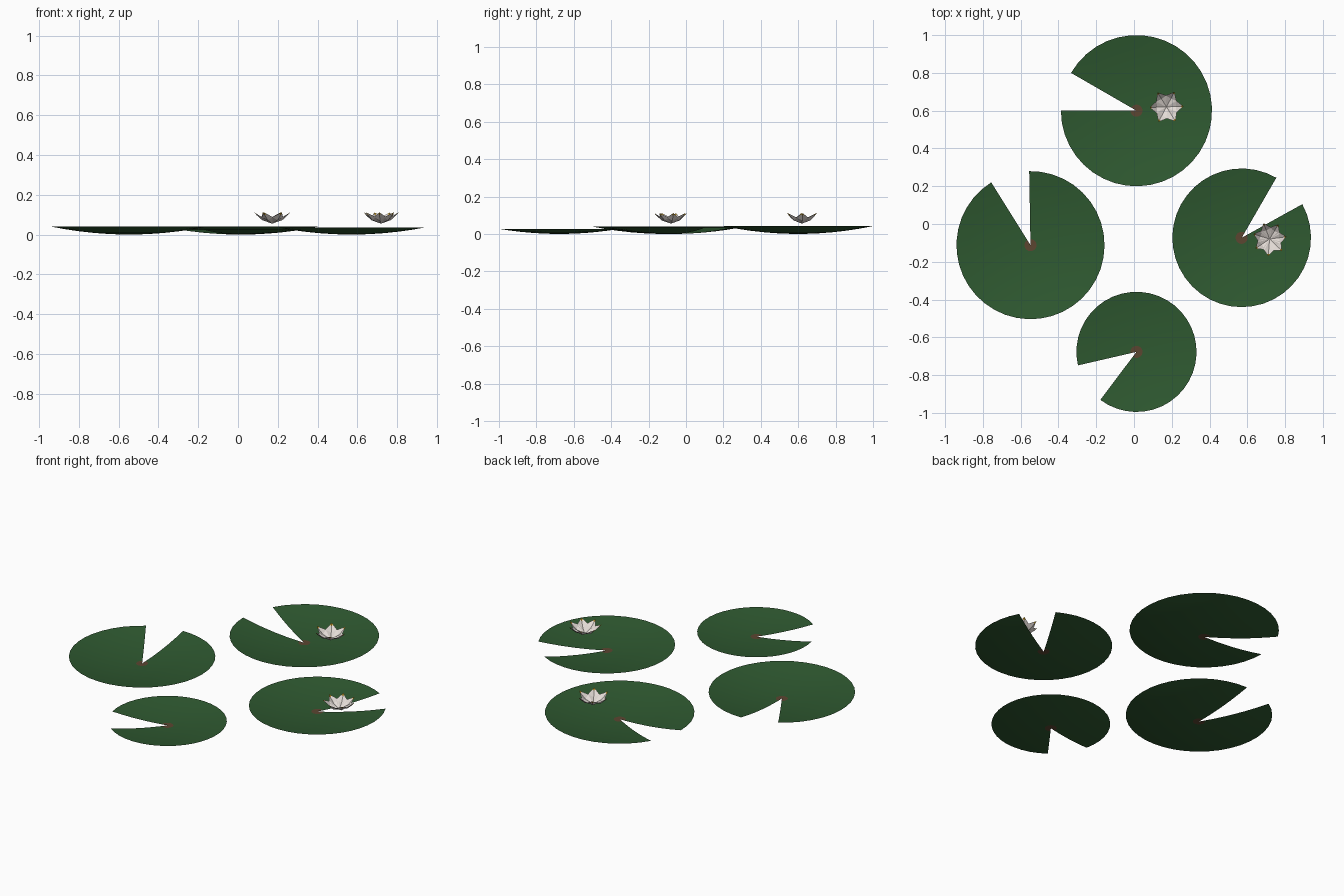
import bpy, bmesh, math

if "Cube" in bpy.data.objects:
    bpy.data.objects.remove(bpy.data.objects["Cube"])

def material(name, rgb):
    m = bpy.data.materials.new(name)
    m.diffuse_color = (*rgb, 1)
    m.use_nodes = True
    m.node_tree.nodes["Principled BSDF"].inputs["Base Color"].default_value = m.diffuse_color
    return m

GREEN = material("leaf green", (0.028, 0.100, 0.030))
BROWN = material("leaf heart brown", (0.105, 0.060, 0.030))
WHITE = material("petal white", (0.78, 0.72, 0.68))
GOLD = material("petal tip gold", (0.70, 0.42, 0.04))

def finish(bm, name, mats, loc, smooth):
    me = bpy.data.meshes.new(name)
    for f in bm.faces:
        f.smooth = smooth
    bm.to_mesh(me)
    bm.free()
    for m in mats:
        me.materials.append(m)
    ob = bpy.data.objects.new(name, me)
    ob.location = loc
    bpy.context.collection.objects.link(ob)

# Shallow dished leaf with a wedge notch between two angles (degrees)
def lily_pad(name, x, y, radius, notch_start, notch_end, segs=36):
    bm = bmesh.new()
    a0, a1 = math.radians(notch_end), math.radians(notch_start + 360)
    heart = bm.verts.new((0, 0, 0))
    prev = None
    for r in [0.032] + [radius * t for t in (0.25, 0.45, 0.65, 0.83, 1)]:
        ring = []
        for i in range(segs + 1):
            a = a0 + (a1 - a0) * i / segs
            ring.append(bm.verts.new((r * math.cos(a), r * math.sin(a), 0.26 * r * r)))
        for i in range(segs):
            if prev is None:
                bm.faces.new((heart, ring[i], ring[i + 1])).material_index = 1
            else:
                bm.faces.new((prev[i], ring[i], ring[i + 1], prev[i + 1]))
        prev = ring
    finish(bm, name, (GREEN, BROWN), (x, y, 0), True)

# Open flower: one ring of creased petals with gold tips
def flower(name, x, y, petals, turn):
    bm = bmesh.new()
    for k in range(petals):
        a = math.radians(turn) + 2 * math.pi * k / petals
        c, s = math.cos(a), math.sin(a)

        def v(r, w, z):
            return bm.verts.new((r * c - w * s, r * s + w * c, z))
        base, keel, tip_keel, tip = v(0, 0, 0), v(0.05, 0, 0.017), v(0.078, 0, 0.042), v(0.09, 0, 0.056)
        for side in (1, -1):
            edge, tip_edge = v(0.052, side * 0.032, 0.032), v(0.08, side * 0.0085, 0.050)
            for vs, mat in (((base, keel, edge), 0), ((keel, tip_keel, tip_edge, edge), 0),
                            ((tip_keel, tip, tip_edge), 1)):
                f = bm.faces.new(vs if side == 1 else vs[::-1])
                f.material_index = mat
    finish(bm, name, (WHITE, GOLD), (x, y, 0.055), False)

lily_pad("back_pad", 0.013, 0.60, 0.40, 150, 180)
lily_pad("left_pad", -0.548, -0.112, 0.392, 91, 122)
lily_pad("right_pad", 0.57, -0.073, 0.367, 29, 60)
lily_pad("front_pad", 0.013, -0.677, 0.318, 193, 233)

flower("back_flower", 0.172, 0.62, 6, 2)
flower("right_flower", 0.718, -0.08, 7, 8)
